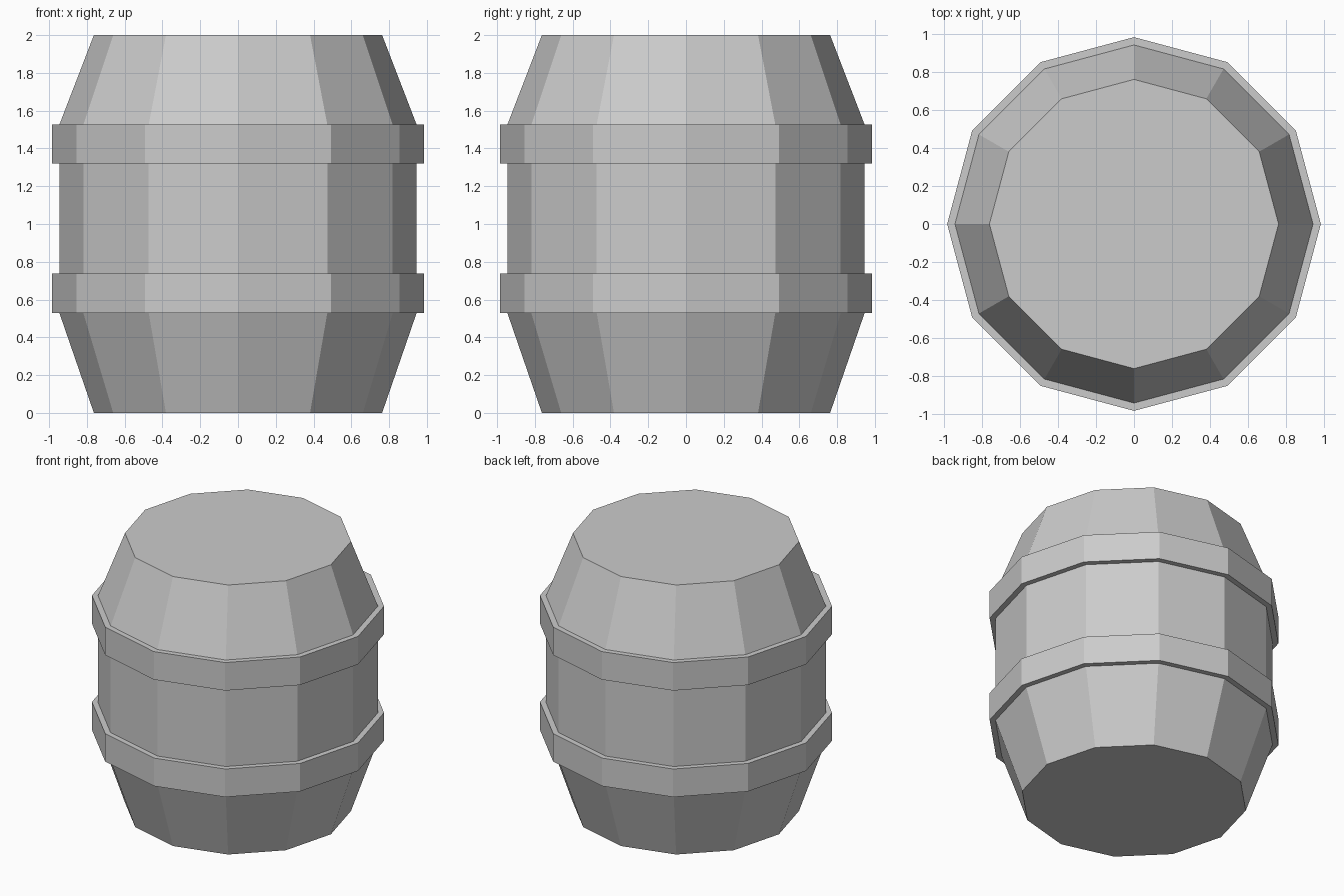
import bpy, bmesh, math

if "Cube" in bpy.data.objects:
    bpy.data.objects.remove(bpy.data.objects["Cube"])

SIDES = 12

grey = bpy.data.materials.new("plain_grey")
grey.diffuse_color = (0.6, 0.6, 0.6, 1)
grey.use_nodes = True
grey.node_tree.nodes["Principled BSDF"].inputs["Base Color"].default_value = grey.diffuse_color


def lathe(name, profile, closed):
    """Revolve (radius, z) points into a flat-sided solid."""
    bm = bmesh.new()
    rings = [[bm.verts.new((r * math.cos(2 * math.pi * i / SIDES),
                            r * math.sin(2 * math.pi * i / SIDES), z))
              for i in range(SIDES)] for r, z in profile]
    pairs = list(zip(rings, rings[1:]))
    if closed:
        pairs.append((rings[-1], rings[0]))
    else:
        bm.faces.new(rings[0])
        bm.faces.new(rings[-1])
    for a, b in pairs:
        for i in range(SIDES):
            j = (i + 1) % SIDES
            bm.faces.new((a[i], a[j], b[j], b[i]))
    bmesh.ops.recalc_face_normals(bm, faces=bm.faces)
    mesh = bpy.data.meshes.new(name)
    bm.to_mesh(mesh)
    bm.free()
    mesh.materials.append(grey)
    obj = bpy.data.objects.new(name, mesh)
    bpy.context.collection.objects.link(obj)
    return obj


# Barrel body: tapered ends around a straight middle
lathe("barrel_body", [(0.763, 0), (0.946, 0.53), (0.946, 1.525), (0.763, 2)], False)

# Two raised hoops around the body
for name, low, high in (("lower_hoop", 0.53, 0.738), ("upper_hoop", 1.32, 1.528)):
    lathe(name, [(0.94, low), (0.986, low), (0.986, high), (0.94, high)], True)
